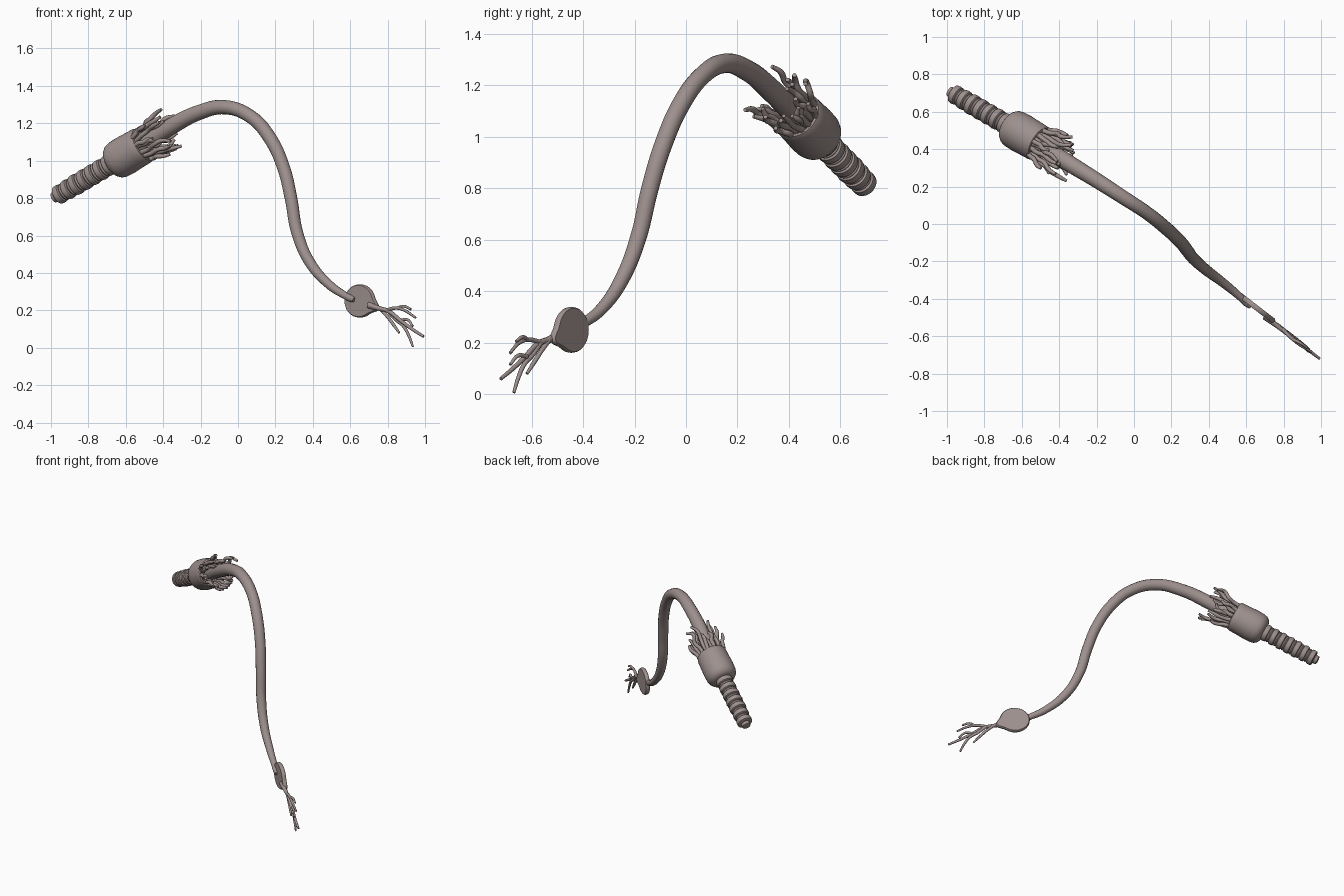
import bpy, bmesh, math, random
from mathutils import Vector

if "Cube" in bpy.data.objects:
    bpy.data.objects.remove(bpy.data.objects["Cube"])

random.seed(4)
skin = bpy.data.materials.new("skin")
skin.diffuse_color = (0.34, 0.28, 0.27, 1)
skin.use_nodes = True
skin.node_tree.nodes["Principled BSDF"].inputs["Base Color"].default_value = skin.diffuse_color

TIP = Vector((-0.988, 0.71, 0.80))
AXIS = Vector((0.77, -0.448, 0.456)).normalized()
SIDE = AXIS.cross(Vector((0, 0, 1))).normalized()
UP = SIDE.cross(AXIS)


def finish(obj, angle=40):
    obj.data.materials.append(skin)
    bpy.ops.object.select_all(action='DESELECT')
    obj.select_set(True)
    bpy.context.view_layer.objects.active = obj
    if obj.type == 'CURVE':
        bpy.ops.object.convert(target='MESH')
    bpy.ops.object.shade_smooth_by_angle(angle=math.radians(angle))


def tubes(name, paths, sides=3, res=6):
    """Tapered tubes; each path is a list of (point, radius)."""
    cu = bpy.data.curves.new(name, 'CURVE')
    cu.dimensions = '3D'
    cu.bevel_depth = 1
    cu.bevel_resolution = sides
    cu.resolution_u = res
    cu.use_fill_caps = True
    for path in paths:
        sp = cu.splines.new('BEZIER')
        sp.bezier_points.add(len(path) - 1)
        for bp, (co, r) in zip(sp.bezier_points, path):
            bp.co = co
            bp.radius = r
            bp.handle_left_type = bp.handle_right_type = 'AUTO'
    obj = bpy.data.objects.new(name, cu)
    bpy.context.collection.objects.link(obj)
    finish(obj)


def mesh_rings(name, rings, angle=40):
    """Skin a list of equal-length point loops and cap both ends."""
    bm = bmesh.new()
    loops = [[bm.verts.new(p) for p in ring] for ring in rings]
    n = len(loops[0])
    for a, b in zip(loops, loops[1:]):
        for i in range(n):
            bm.faces.new((a[i], a[(i + 1) % n], b[(i + 1) % n], b[i]))
    bm.faces.new(loops[0])
    bm.faces.new(loops[-1])
    bmesh.ops.recalc_face_normals(bm, faces=bm.faces)
    me = bpy.data.meshes.new(name)
    bm.to_mesh(me)
    bm.free()
    obj = bpy.data.objects.new(name, me)
    bpy.context.collection.objects.link(obj)
    finish(obj, angle)


def on_axis(s, r, a):
    return TIP + AXIS * s + (SIDE * math.cos(a) + UP * math.sin(a)) * r


def lathe(name, profile, sides=40):
    mesh_rings(name, [[on_axis(s, r, 2 * math.pi * i / sides) for i in range(sides)]
                      for s, r in profile])


# ringed rear segment: knob, then alternating wide and narrow bands
profile = [(0, 0.016), (0.004, 0.028), (0.024, 0.031), (0.028, 0.027)]
s = 0.028
for k in range(7):
    big = 0.052 + 0.005 * min(1, k / 2)
    for length, r in ((0.038, big), (0.017, big - 0.004)):
        profile += [(s, r - 0.008), (s + 0.004, r - 0.002), (s + length / 2, r),
                    (s + length - 0.004, r - 0.002), (s + length, r - 0.008)]
        s += length + 0.001
lathe("ringed_tail", profile)

# thick collar with a hollow front
lathe("collar", [(0.402, 0.045), (0.406, 0.068), (0.415, 0.084), (0.432, 0.097),
                 (0.455, 0.103), (0.50, 0.105), (0.55, 0.103), (0.59, 0.102),
                 (0.615, 0.101), (0.628, 0.096), (0.632, 0.088), (0.625, 0.080),
                 (0.59, 0.074), (0.56, 0.05)])

# long curved stalk
stalk = [((-0.53, 0.44, 1.07), .046), ((-0.365, 0.335, 1.178), .045),
         ((-0.21, 0.24, 1.257), .041), ((-0.07, 0.15, 1.286), .038),
         ((0.068, 0.06, 1.235), .036), ((0.168, -0.02, 1.125), .036),
         ((0.243, -0.09, 0.965), .035), ((0.283, -0.14, 0.80), .034),
         ((0.318, -0.185, 0.61), .032), ((0.385, -0.245, 0.455), .029),
         ((0.49, -0.325, 0.335), .024), ((0.570, -0.392, 0.281), .020),
         ((0.603, -0.424, 0.264), .019), ((0.622, -0.443, 0.256), .012)]
tubes("stalk", [[(Vector(p), r) for p, r in stalk]], sides=6, res=8)

# fringe of wavy tentacles around the stalk
paths = []
COUNT = 24
for i in range(COUNT):
    a = 2 * math.pi * i / COUNT + random.uniform(-0.1, 0.1)
    reach = random.uniform(0.15, 0.26)
    spread = random.uniform(0.0, 0.06)
    base = 0.076 - 0.014 * (i % 2)
    path = []
    for j in range(6):
        t = j / 5
        wob = 0.2 * t * random.uniform(-1, 1)
        p = on_axis(0.58 + reach * t, base + spread * t ** 1.3
                    + random.uniform(-0.01, 0.01) * t, a + wob)
        path.append((p, 0.0135 - 0.002 * t if j < 5 else 0.008))
    paths.append(path)
tubes("tentacles", paths)

# flat teardrop disc at the front end
CENTRE = Vector((0.652, -0.446, 0.25))
U = Vector((0.79, -0.61, 0))
W = Vector((0.61, 0.79, 0))
Z = Vector((0, 0, 1))


def teardrop(scale, depth, n=48):
    pts = []
    for i in range(n):
        a = 2 * math.pi * i / n
        d = (a + 0.36 + math.pi) % (2 * math.pi) - math.pi
        r = 0.092 + 0.032 * math.exp(-(d / 0.3) ** 2)
        pts.append(CENTRE + (U * math.cos(a) * 1.08 + Z * math.sin(a) * 0.97) * r * scale + W * depth)
    return pts


mesh_rings("disc", [teardrop(0.94, -0.014), teardrop(0.985, -0.009),
                    teardrop(1, 0), teardrop(0.985, 0.009), teardrop(0.94, 0.014)])

# branching rootlets, drawn in the (x, z) plane that follows the body line
roots = [
    [(0.70, 0.228, .018), (0.755, 0.21, .013), (0.80, 0.198, .011), (0.87, 0.145, .010),
     (0.93, 0.10, .009), (0.992, 0.06, .007)],
    [(0.80, 0.198, .010), (0.845, 0.15, .010), (0.885, 0.115, .009), (0.915, 0.06, .008),
     (0.935, 0.006, .006)],
    [(0.76, 0.208, .010), (0.80, 0.165, .009), (0.83, 0.125, .009), (0.862, 0.08, .006)],
    [(0.79, 0.20, .010), (0.85, 0.212, .009), (0.89, 0.20, .008), (0.95, 0.16, .006)],
    [(0.85, 0.212, .008), (0.885, 0.222, .008), (0.925, 0.205, .006)],
    [(0.87, 0.145, .009), (0.905, 0.15, .008), (0.935, 0.115, .006)],
]
paths = []
for k, root in enumerate(roots):
    paths.append([(Vector((x, -0.495 - 0.77 * (x - 0.70)
                           + 0.008 * math.sin(9 * x * k), z)), r) for x, z, r in root])
tubes("rootlets", paths)
